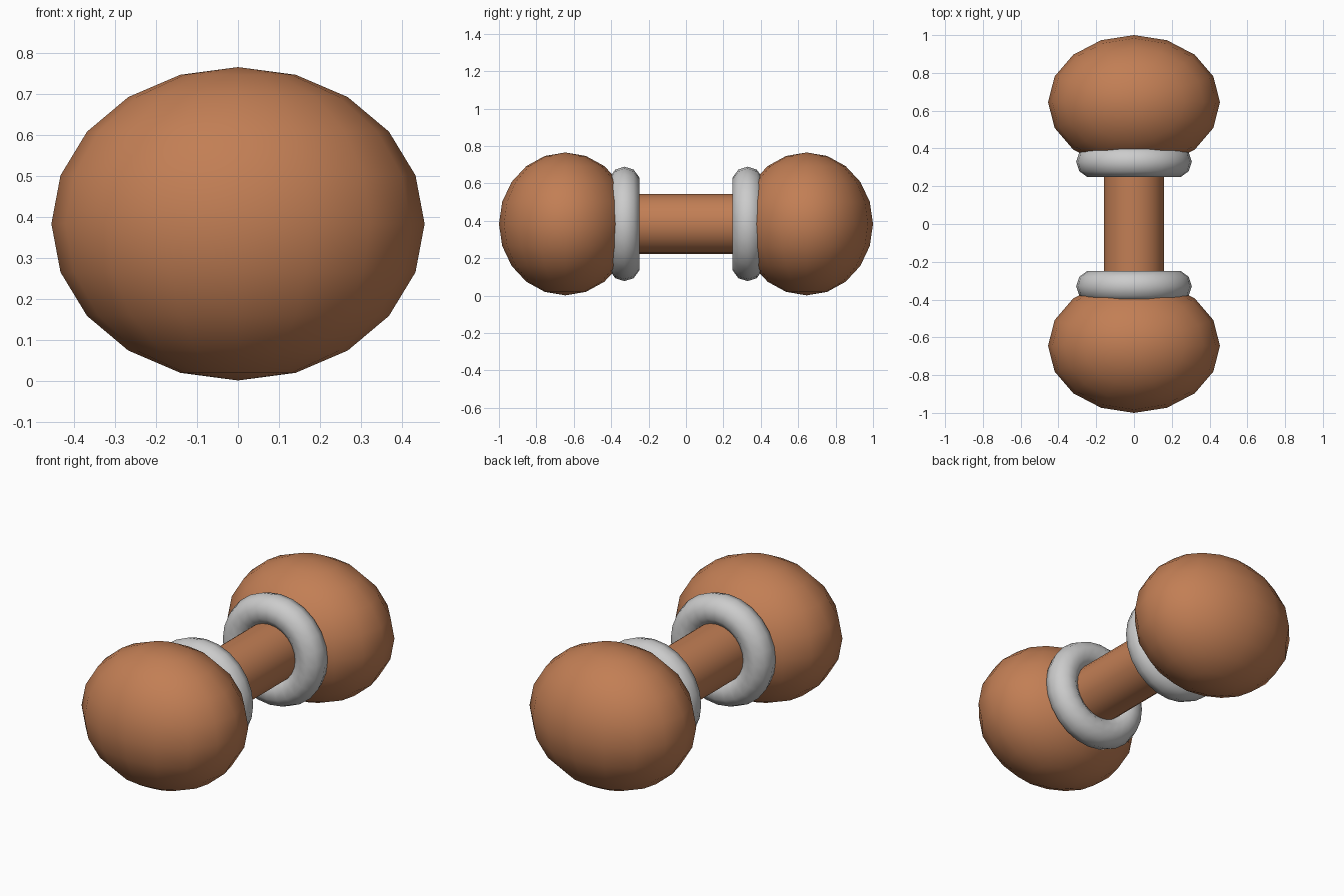
import bpy
from math import pi, radians

if "Cube" in bpy.data.objects:
    bpy.data.objects.remove(bpy.data.objects["Cube"])

CENTRE_Z = 0.383

brown = bpy.data.materials.new("brown")
brown.diffuse_color = (0.54, 0.21, 0.09, 1)
brown.use_nodes = True
brown.node_tree.nodes["Principled BSDF"].inputs["Base Color"].default_value = brown.diffuse_color


def finish(name, material=None):
    obj = bpy.context.object
    obj.name = name
    if material:
        obj.data.materials.append(material)
    bpy.ops.object.shade_smooth_by_angle(angle=radians(50))
    return obj


# Handle bar running front to back
bpy.ops.mesh.primitive_cylinder_add(vertices=24, radius=0.16, depth=1.0,
                                    location=(0, 0, CENTRE_Z), rotation=(pi / 2, 0, 0))
finish("handle_bar", brown)

for side, label in ((-1, "front"), (1, "back")):
    # Squashed ball weight
    bpy.ops.mesh.primitive_uv_sphere_add(segments=16, ring_count=10, radius=1,
                                         location=(0, side * 0.645, CENTRE_Z))
    bpy.context.object.scale = (0.455, 0.355, 0.382)
    bpy.ops.object.transform_apply(location=False, rotation=False, scale=True)
    finish(label + "_weight", brown)

    # Collar ring between weight and handle
    bpy.ops.mesh.primitive_torus_add(major_segments=24, minor_segments=10,
                                     major_radius=0.222, minor_radius=0.084,
                                     location=(0, side * 0.329, CENTRE_Z),
                                     rotation=(pi / 2, 0, 0))
    finish(label + "_collar")
